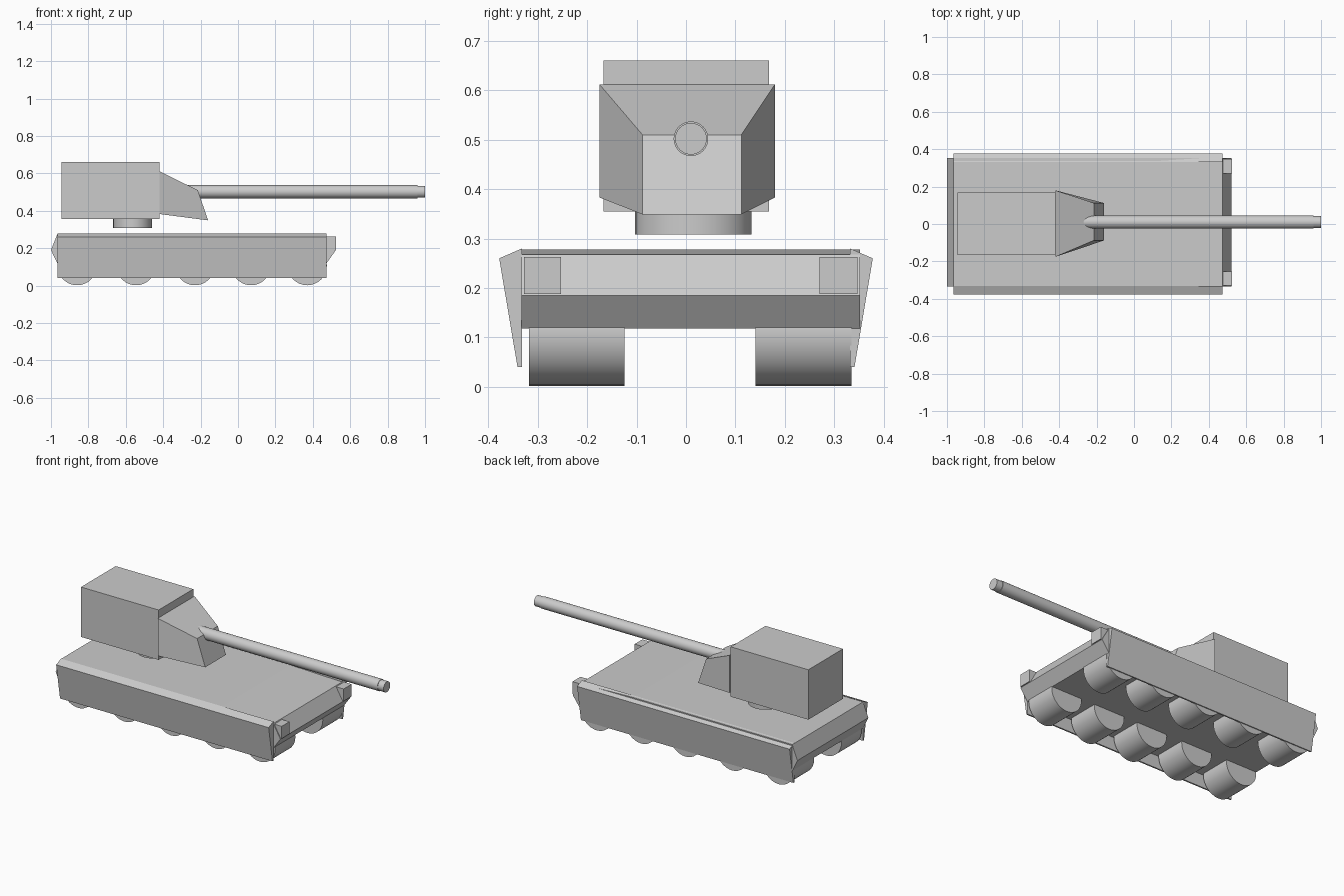
import bpy, bmesh, math
from mathutils import Matrix, Vector

cube = bpy.data.objects.get("Cube")
if cube:
    bpy.data.objects.remove(cube, do_unlink=True)

COLOR = (0.6, 0.6, 0.6, 1.0)
grey = bpy.data.materials.new("plain grey")
grey.use_nodes = True
grey.diffuse_color = COLOR
grey.node_tree.nodes["Principled BSDF"].inputs["Base Color"].default_value = COLOR


def finish(name, bm, smooth=False):
    bmesh.ops.recalc_face_normals(bm, faces=bm.faces)
    mesh = bpy.data.meshes.new(name)
    bm.to_mesh(mesh)
    bm.free()
    mesh.materials.append(grey)
    obj = bpy.data.objects.new(name, mesh)
    bpy.context.collection.objects.link(obj)
    if smooth:
        bpy.ops.object.select_all(action='DESELECT')
        obj.select_set(True)
        bpy.context.view_layer.objects.active = obj
        bpy.ops.object.shade_smooth_by_angle(angle=math.radians(30))
    return obj


def loft(name, start, end):
    """Solid between two matching rings of points."""
    bm = bmesh.new()
    a = [bm.verts.new(p) for p in start]
    b = [bm.verts.new(p) for p in end]
    bm.faces.new(a)
    bm.faces.new(b[::-1])
    for i in range(len(a)):
        j = (i + 1) % len(a)
        bm.faces.new((a[i], b[i], b[j], a[j]))
    return finish(name, bm)


def box(name, x, y, z):
    def ring(px):
        return [(px, y[0], z[0]), (px, y[1], z[0]), (px, y[1], z[1]), (px, y[0], z[1])]
    return loft(name, ring(x[0]), ring(x[1]))


def cylinder(name, axis, centre, radius, depth, sides=32, scale=(1, 1, 1), smooth=True):
    bm = bmesh.new()
    turn = Vector((0, 0, 1)).rotation_difference(Vector(axis)).to_matrix().to_4x4()
    place = Matrix.Translation(centre) @ Matrix.Diagonal((*scale, 1)) @ turn
    bmesh.ops.create_cone(bm, cap_ends=True, segments=sides, radius1=radius,
                          radius2=radius, depth=depth, matrix=place)
    return finish(name, bm, smooth)


# Hull: side profile with wedge ends and a gently dropping front deck
profile = [(-0.965, 0.118), (-1.0, 0.19), (-0.965, 0.278), (0.12, 0.278),
           (0.472, 0.268), (0.52, 0.185), (0.472, 0.118)]
loft("hull", [(x, -0.333, z) for x, z in profile], [(x, 0.352, z) for x, z in profile])

# Slanted side skirts
skirt = [(0.332, 0.28), (0.378, 0.26), (0.341, 0.04), (0.332, 0.04)]
for side, name in ((-1, "right_skirt"), (1, "left_skirt")):
    loft(name, [(-0.965, side * y, z) for y, z in skirt],
         [(0.472, side * y, z) for y, z in skirt])

# Wide road wheels
for i, x in enumerate((-0.86, -0.545, -0.23, 0.07, 0.37), 1):
    for name, y in (("right_wheel", -0.221), ("left_wheel", 0.238)):
        cylinder(f"{name}_{i}", (0, 1, 0), (x, y, 0.107), 0.105, 0.194)

# Front lamp boxes
box("right_lamp_box", (0.475, 0.525), (-0.328, -0.253), (0.188, 0.263))
box("left_lamp_box", (0.475, 0.525), (0.27, 0.347), (0.188, 0.263))

# Turret ring, turret and tapered mantlet
cylinder("turret_ring", (0, 0, 1), (-0.563, 0.015, 0.333), 0.118, 0.05, scale=(0.885, 1, 1))
box("turret", (-0.945, -0.42), (-0.167, 0.168), (0.355, 0.66))
loft("mantlet",
     [(-0.42, -0.175, 0.383), (-0.42, 0.18, 0.383), (-0.42, 0.18, 0.612), (-0.42, -0.175, 0.612)],
     [(-0.16, -0.088, 0.349), (-0.16, 0.112, 0.349), (-0.215, 0.112, 0.51), (-0.215, -0.088, 0.51)])

# Gun barrel and muzzle
cylinder("barrel", (1, 0, 0), (0.33, 0.01, 0.502), 0.035, 1.26)
cylinder("muzzle", (1, 0, 0), (0.975, 0.01, 0.502), 0.032, 0.05)
